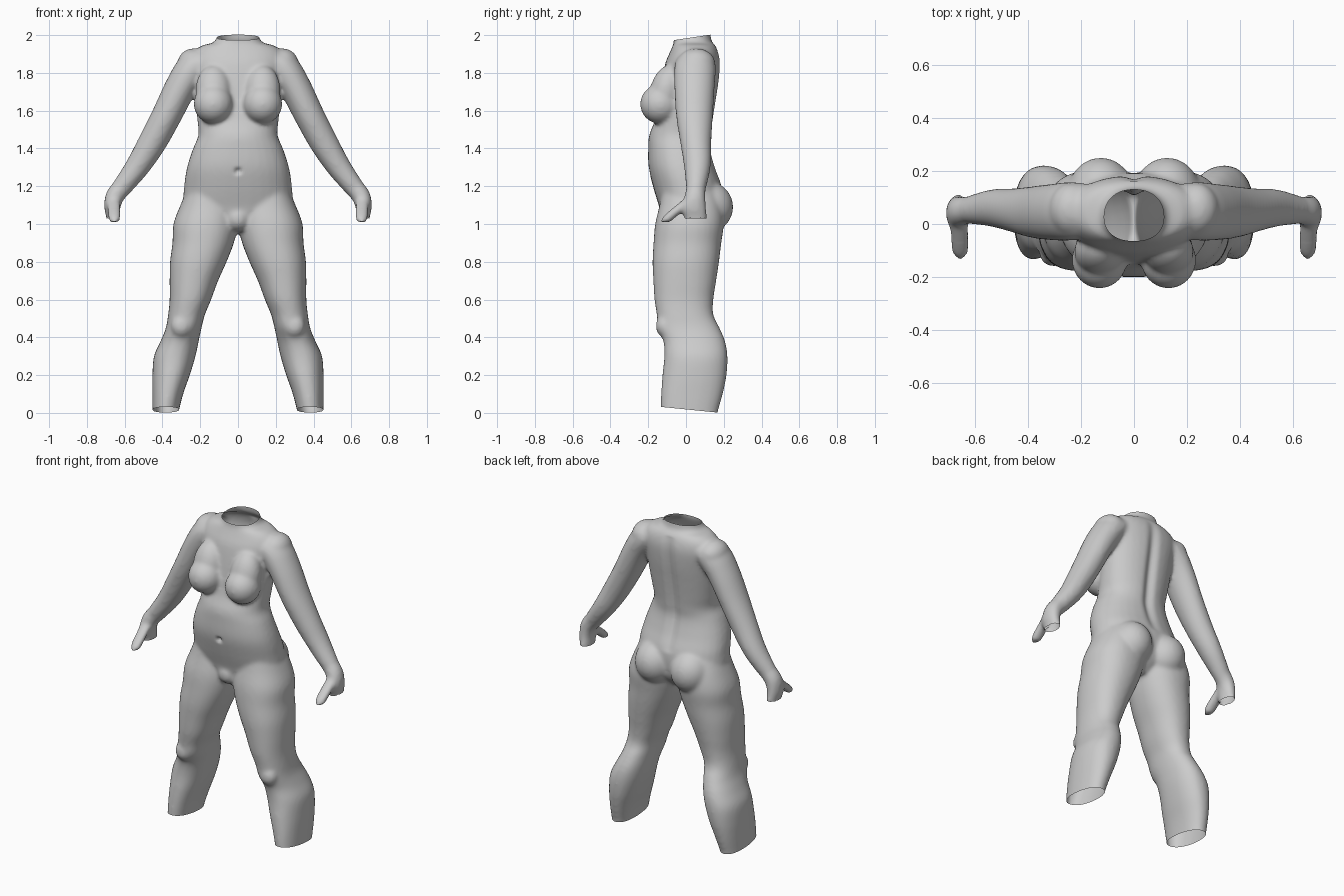
import bpy, bmesh, math
from mathutils import Vector, Matrix

if "Cube" in bpy.data.objects:
    bpy.data.objects.remove(bpy.data.objects["Cube"])

SEG = 32
bm = bmesh.new()


def smooth_rows(rows, n=5):
    """Catmull-Rom interpolation between table rows."""
    p = [Vector(r) for r in rows]
    out = []
    for i in range(len(p) - 1):
        a, b, c, d = p[max(i - 1, 0)], p[i], p[i + 1], p[min(i + 2, len(p) - 1)]
        for k in range(n):
            t = k / n
            out.append(0.5 * (2 * b + (c - a) * t + (2 * a - 5 * b + 4 * c - d) * t * t
                              + (3 * b - a - 3 * c + d) * t ** 3))
    return out + [p[-1]]


def loft(rings):
    """Closed tube through rings given as (centre, u axis, v axis, exponent)."""
    loops = []
    for c, u, v, e in rings:
        loop = []
        for k in range(SEG):
            a = 2 * math.pi * k / SEG
            ca, sa = math.cos(a), math.sin(a)
            loop.append(bm.verts.new(c + u * math.copysign(abs(ca) ** e, ca)
                                     + v * math.copysign(abs(sa) ** e, sa)))
        loops.append(loop)
    for a, b in zip(loops, loops[1:]):
        for k in range(SEG):
            j = (k + 1) % SEG
            bm.faces.new((a[k], a[j], b[j], b[k]))
    bm.faces.new(loops[0])
    bm.faces.new(loops[-1])


def upright(rows, side=1, e=0.9):
    """Rows: z, x min, x max, y front, y back."""
    loft([(Vector((side * (x0 + x1) / 2, (y0 + y1) / 2, z)), Vector(((x1 - x0) / 2, 0, 0)),
           Vector((0, (y1 - y0) / 2, 0)), e) for z, x0, x1, y0, y1 in smooth_rows(rows)])


def limb(rows, side):
    """Rows: x, y, z, half width, half depth, swept along the path."""
    r = smooth_rows(rows)
    rings = []
    for i, (x, y, z, w, d) in enumerate(r):
        a, b = r[max(i - 1, 0)], r[min(i + 1, len(r) - 1)]
        n = Vector((a[2] - b[2], 0, b[0] - a[0])).normalized() * w
        rings.append((Vector((side * x, y, z)), Vector((side * n.x, 0, n.z)), Vector((0, d, 0)), 1))
    loft(rings)


def blob(loc, rad, tilt=0):
    m = Matrix.Translation(loc) @ Matrix.Rotation(tilt, 4, 'X') @ Matrix.Diagonal((*rad, 1))
    bmesh.ops.create_uvsphere(bm, u_segments=32, v_segments=20, radius=1, matrix=m)


# torso with neck
torso = [(.95, .07, -.04, .10), (1.02, .17, -.12, .17), (1.1, .28, -.145, .19),
         (1.2, .285, -.175, .19), (1.3, .27, -.198, .155), (1.4, .238, -.2, .13),
         (1.47, .21, -.195, .135), (1.55, .215, -.165, .145), (1.65, .225, -.145, .16),
         (1.75, .235, -.13, .175), (1.85, .25, -.11, .182), (1.91, .235, -.085, .172),
         (1.945, .19, -.07, .155), (1.97, .12, -.065, .135), (2.06, .1, -.06, .125)]
upright([(z, -x, x, f, b) for z, x, f, b in torso])

legs = [(1.2, .06, .26, -.12, .15), (1.1, .01, .305, -.14, .19), (1.0, .0, .342, -.163, .2),
        (.9, .022, .347, -.172, .187), (.8, .06, .36, -.177, .175), (.7, .105, .362, -.173, .16),
        (.6, .142, .362, -.167, .145), (.52, .175, .37, -.155, .145), (.45, .193, .382, -.15, .178),
        (.38, .208, .41, -.12, .207), (.3, .225, .445, -.115, .22), (.2, .255, .453, -.125, .215),
        (.1, .29, .453, -.132, .195), (0, .315, .452, -.133, .168), (-.06, .32, .45, -.133, .165)]
arms = [(.17, .05, 1.86, .07, .1), (.235, .048, 1.825, .088, .11), (.30, .045, 1.73, .084, .107),
        (.38, .045, 1.57, .079, .097), (.455, .052, 1.43, .075, .082), (.535, .06, 1.30, .064, .07),
        (.63, .052, 1.175, .05, .05)]
palm = [(.60, .055, 1.21, .05, .05), (.65, .048, 1.15, .05, .055), (.665, .04, 1.09, .043, .066),
        (.662, .05, 1.04, .036, .062), (.66, .052, 1.0, .034, .056)]
thumb = [(.66, .02, 1.13, .035, .035), (.657, -.04, 1.08, .036, .036), (.655, -.085, 1.04, .034, .036),
         (.653, -.11, 1.01, .025, .027)]
for s in (-1, 1):
    upright(legs, s)
    limb(arms, s)
    limb(palm, s)
    limb(thumb, s)
    # chest, buttock, shoulder cap and kneecap volumes
    blob((s * .13, -.135, 1.635), (.104, .108, .105))
    blob((s * .13, -.105, 1.705), (.095, .085, .14), -.25)
    blob((s * .125, .115, 1.09), (.125, .135, .135))
    blob((s * .235, .055, 1.85), (.085, .1, .08))
    blob((s * .30, -.115, .46), (.055, .045, .06))
blob((0, -.08, 1.03), (.07, .07, .07))

bmesh.ops.recalc_face_normals(bm, faces=bm.faces)
mesh = bpy.data.meshes.new("body")
bm.to_mesh(mesh)
bm.free()
body = bpy.data.objects.new("body", mesh)
bpy.context.collection.objects.link(body)

# fuse all volumes into one skin and relax it
rem = body.modifiers.new("fuse", 'REMESH')
rem.mode = 'VOXEL'
rem.voxel_size = .011
sm = body.modifiers.new("relax", 'SMOOTH')
sm.factor = .5
sm.iterations = 9
skin = bpy.data.meshes.new_from_object(body.evaluated_get(bpy.context.evaluated_depsgraph_get()))
body.modifiers.clear()
body.data = skin

bm = bmesh.new()
bm.from_mesh(skin)


def dent(x, z, width):
    return math.exp(-(x / width) ** 2 - (z / width) ** 2)


# spine furrow and navel
for v in bm.verts:
    x, y, z = v.co
    if y > .08 and 1.2 < z < 1.93:
        v.co.y -= .022 * math.exp(-(x / .03) ** 2) * math.sin((z - 1.2) / .73 * math.pi) ** .5
    if y < -.1:
        v.co.y += .025 * dent(x, z - 1.28, .014)

# open neck, leg ends and hand ends
for co, no in (((0, .1, 1.998), (0, -.15, 1)), ((0, .165, .002), (0, -.1, -1))):
    bmesh.ops.bisect_plane(bm, geom=bm.verts[:] + bm.edges[:] + bm.faces[:], plane_co=co,
                           plane_no=no, clear_outer=True)
ends = [f for f in bm.faces if abs(f.calc_center_median().x) > .55
        and f.calc_center_median().z < 1.03 and f.calc_center_median().y > -.035]
bmesh.ops.delete(bm, geom=ends, context='FACES')
for f in bm.faces:
    f.smooth = True
bm.to_mesh(skin)
bm.free()

grey = bpy.data.materials.new("plain grey")
grey.diffuse_color = (.6, .6, .6, 1)
grey.use_nodes = True
grey.node_tree.nodes["Principled BSDF"].inputs["Base Color"].default_value = grey.diffuse_color
skin.materials.clear()
skin.materials.append(grey)
